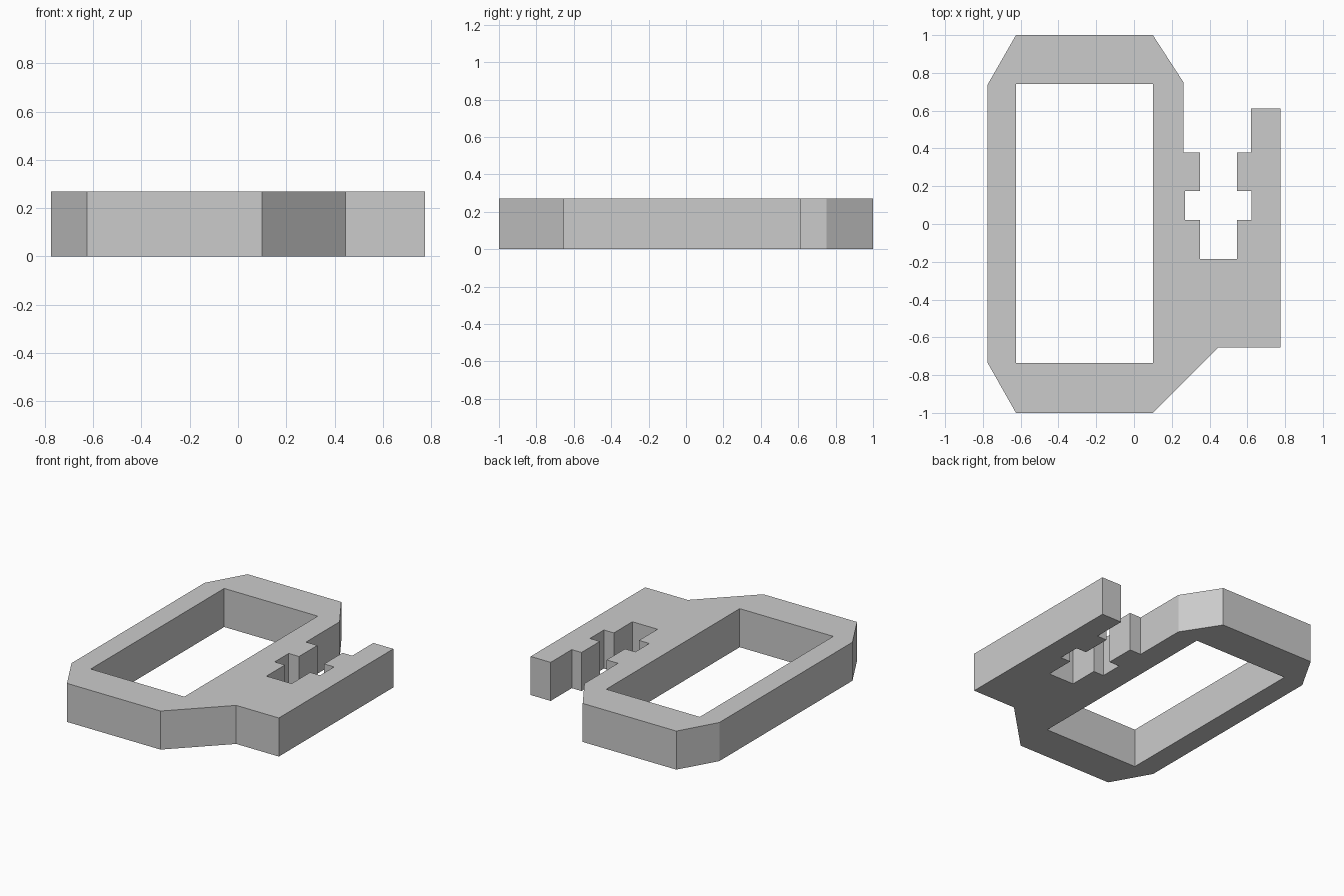
import bpy
import bmesh

HEIGHT = 0.27

cube = bpy.data.objects.get("Cube")
if cube:
    bpy.data.objects.remove(cube, do_unlink=True)

# Single grey material
grey = bpy.data.materials.new("plain_grey")
grey.use_nodes = True
colour = (0.6, 0.6, 0.6, 1.0)
grey.diffuse_color = colour
grey.node_tree.nodes["Principled BSDF"].inputs["Base Color"].default_value = colour

# Outer contour: chamfered loop, then the side arm with its notched slot
outline = [
    (-0.625, -1), (0.1, -1), (0.445, -0.655), (0.775, -0.655),
    (0.775, 0.612), (0.62, 0.612), (0.62, 0.378), (0.545, 0.378),
    (0.545, 0.175), (0.622, 0.175), (0.622, 0.02), (0.545, 0.02),
    (0.545, -0.185), (0.35, -0.185), (0.35, 0.02), (0.27, 0.02),
    (0.27, 0.175), (0.35, 0.175), (0.35, 0.378), (0.262, 0.378),
    (0.262, 0.75), (0.1, 1), (-0.625, 1), (-0.775, 0.738), (-0.775, -0.735),
]
# Rectangular window through the loop
window = [(-0.625, -0.737), (0.1, -0.737), (0.1, 0.74), (-0.625, 0.74)]


def add_loop(bm, points):
    verts = [bm.verts.new((x, y, 0)) for x, y in points]
    return [bm.edges.new((a, b)) for a, b in zip(verts, verts[1:] + verts[:1])]


# Fill the contour around the window and extrude it to a plate
bm = bmesh.new()
edges = add_loop(bm, outline) + add_loop(bm, window)
bmesh.ops.triangle_fill(bm, edges=edges, use_beauty=True, normal=(0, 0, 1))
top = bmesh.ops.extrude_face_region(bm, geom=bm.faces[:], use_keep_orig=True)
bmesh.ops.translate(bm, vec=(0, 0, HEIGHT),
                    verts=[g for g in top["geom"] if isinstance(g, bmesh.types.BMVert)])
bmesh.ops.recalc_face_normals(bm, faces=bm.faces[:])

mesh = bpy.data.meshes.new("looped_plate")
bm.to_mesh(mesh)
bm.free()
mesh.materials.append(grey)
plate = bpy.data.objects.new("looped_plate", mesh)
bpy.context.collection.objects.link(plate)
